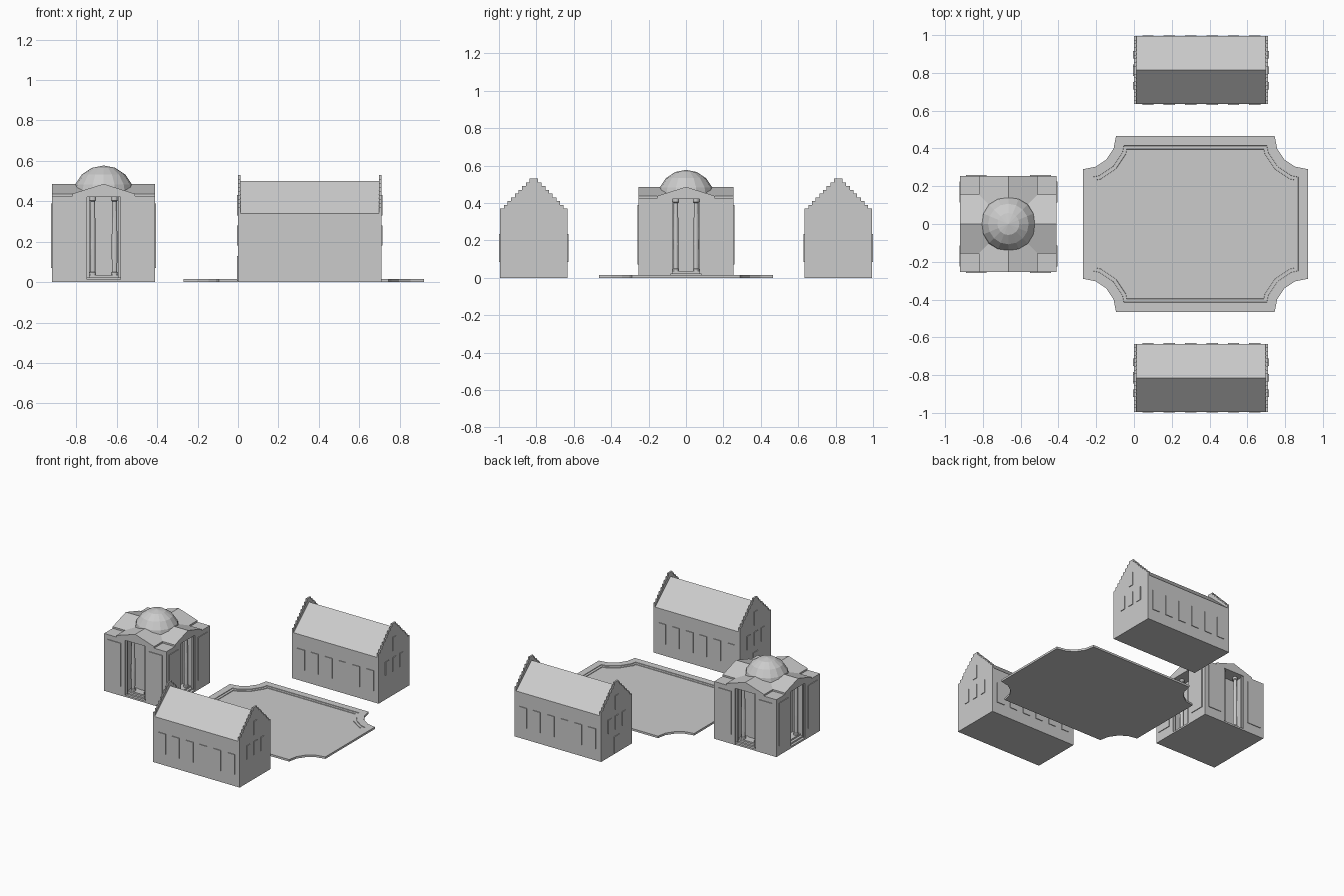
import bpy, bmesh, math
from mathutils import Matrix, Vector

if "Cube" in bpy.data.objects:
    bpy.data.objects.remove(bpy.data.objects["Cube"])

stone = bpy.data.materials.new("grey_stone")
stone.use_nodes = True
GREY = (0.6, 0.6, 0.6, 1)
stone.diffuse_color = GREY
stone.node_tree.nodes["Principled BSDF"].inputs["Base Color"].default_value = GREY

# Turns a local profile (u, v, extrusion) into world axes
ALONG_X = Matrix(((0, 0, 1, 0), (1, 0, 0, 0), (0, 1, 0, 0), (0, 0, 0, 1)))
UP = Matrix.Identity(4)


def finish(name, bm, place=UP):
    bmesh.ops.transform(bm, matrix=place, verts=bm.verts)
    bmesh.ops.recalc_face_normals(bm, faces=bm.faces)
    mesh = bpy.data.meshes.new(name)
    bm.to_mesh(mesh)
    bm.free()
    mesh.materials.append(stone)
    obj = bpy.data.objects.new(name, mesh)
    bpy.context.collection.objects.link(obj)
    return obj


def prism_mesh(points, lo, hi):
    bm = bmesh.new()
    face = bm.faces.new([bm.verts.new((u, v, lo)) for u, v in points])
    out = bmesh.ops.extrude_face_region(bm, geom=[face])
    moved = [g for g in out["geom"] if isinstance(g, bmesh.types.BMVert)]
    bmesh.ops.translate(bm, vec=(0, 0, hi - lo), verts=moved)
    return bm


def prism(name, points, lo, hi, place=UP):
    return finish(name, prism_mesh(points, lo, hi), place)


def box(name, x, y, z, place=UP):
    rect = [(x[0], y[0]), (x[1], y[0]), (x[1], y[1]), (x[0], y[1])]
    return prism(name, rect, z[0], z[1], place)


def lathe(name, profile, sides, place=UP):
    bm = bmesh.new()
    verts = [bm.verts.new((r, 0, z)) for r, z in profile]
    edges = [bm.edges.new(pair) for pair in zip(verts, verts[1:])]
    bmesh.ops.spin(bm, geom=verts + edges, cent=(0, 0, 0), axis=(0, 0, 1),
                   angle=math.tau, steps=sides)
    bmesh.ops.remove_doubles(bm, verts=bm.verts, dist=0.0002)
    return finish(name, bm, place)


# ---- Gabled houses ----
HALF, LENGTH, PLATE = 0.18, 0.71, 0.005
EAVE, RIDGE, STEPS = 0.34, 0.50, 8


def house(label, y):
    place = Matrix.Translation((0, y, 0))
    # walls and roof in one gabled prism
    outline = [(-HALF, 0), (HALF, 0), (HALF, EAVE), (0, RIDGE), (-HALF, EAVE)]
    prism(label + "_walls_and_roof", outline, 0.013, LENGTH - 0.013, place @ ALONG_X)
    # stepped gable walls
    right = [(HALF, 0)]
    for i in range(STEPS + 1):
        w = HALF - i * 0.0197
        right += [(w, 0.35 + i * 0.02), (w, 0.37 + i * 0.02)]
    right = [p for i, p in enumerate(right) if i != 1]
    stepped = right + [(-u, v) for u, v in reversed(right)]
    for end, x in (("near", 0), ("far", LENGTH - 0.013)):
        prism(f"{label}_{end}_gable", stepped, x, x + 0.013, place @ ALONG_X)
    # long side windows
    for i in range(6):
        x = 0.074 + i * 0.1132
        for side in (-1, 1):
            ys = sorted((side * (HALF - 0.003), side * (HALF + PLATE)))
            box(f"{label}_side_window", (x - 0.03, x + 0.03), ys, (0.085, 0.235), place)
    # gable end windows: a row of three with one above
    for xs in ((-PLATE, 0.003), (LENGTH - 0.003, LENGTH + PLATE)):
        for wy, wz in ((-0.083, 0.18), (0, 0.18), (0.083, 0.18), (0, 0.33)):
            box(f"{label}_gable_window", xs, (wy - 0.02, wy + 0.02), (wz, wz + 0.1), place)
    # door
    box(label + "_door", (-PLATE, 0.003), (-0.03, 0.03), (0.005, 0.13), place)


house("front_house", -0.814)
house("back_house", 0.814)

# ---- Plaza with scooped corners ----
HX, HY, SCOOP = 0.595, 0.465, 0.175
outline = []
for k, (sx, sy) in enumerate(((1, 1), (-1, 1), (-1, -1), (1, -1))):
    start = math.pi * (1.5 + 0.5 * k)
    for i in range(5):
        a = start - i * math.pi / 8
        outline.append((sx * HX + SCOOP * math.cos(a), sy * HY + SCOOP * math.sin(a)))
bm = prism_mesh(outline, 0, 0.015)
bmesh.ops.recalc_face_normals(bm, faces=bm.faces)
top = max(bm.faces, key=lambda f: f.calc_center_median().z)
for inset, drop in ((0.05, 0), (0.001, 0.004), (0.018, 0), (0.001, 0.004)):
    bmesh.ops.inset_region(bm, faces=[top], thickness=inset, use_even_offset=True,
                           use_boundary=True)
    bmesh.ops.translate(bm, vec=(0, 0, -drop), verts=top.verts)
finish("plaza", bm, Matrix.Translation((0.325, 0, 0)))

# ---- Domed pavilion ----
CENTRE = Matrix.Translation((-0.665, 0, 0))
SIZE, DOOR, BACK, WALL = 0.255, 0.083, 0.155, 0.425
turns = [Matrix.Rotation(k * math.pi / 2, 4, "Z") for k in range(4)]

# walls with a deep porch in each side
notch = [(-SIZE, -SIZE), (-DOOR, -SIZE), (-DOOR, -BACK), (DOOR, -BACK), (DOOR, -SIZE)]
plan = [(t @ Vector((u, v, 0))).xy for t in turns for u, v in notch]
prism("pavilion_walls", plan, 0, WALL, CENTRE)

# crossed gable roofs
ROOF = 0.155
gable = [(-ROOF, 0.42), (ROOF, 0.42), (ROOF, 0.437), (0, 0.486), (-ROOF, 0.437)]
for t in turns[:2]:
    prism("pavilion_gable_roof", gable, -SIZE, SIZE, CENTRE @ t @ ALONG_X)

# dome
R = 0.152
arc = [(R * math.cos(i * math.pi / 16), 0.425 + R * math.sin(i * math.pi / 16))
       for i in range(0, 9, 2)]
lathe("dome", arc, 16, CENTRE)

column = [(0, 0.035), (0.017, 0.035), (0.017, 0.047), (0.013, 0.05), (0.0145, 0.18),
          (0.0115, 0.4), (0.017, 0.405), (0.017, 0.421), (0, 0.421)]
for t in turns:
    place = CENTRE @ t
    # porch steps
    for i in range(3):
        box("porch_step", (-DOOR - 0.002, DOOR + 0.002), (-SIZE + 0.001 + i * 0.018, -BACK + 0.002),
            (0, 0.013 + i * 0.011), place)
    # door behind the columns
    box("porch_door", (-0.04, 0.04), (-BACK - 0.006, -BACK + 0.002), (0.03, 0.38), place)
    for side in (-1, 1):
        spot = Matrix.Translation((side * 0.054, -0.2, 0))
        lathe("porch_column", column, 12, place @ spot)
        # door jamb and tall wall panel
        jamb = sorted((side * (DOOR - 0.012), side * (DOOR + 0.002)))
        box("porch_jamb", jamb, (-SIZE + 0.008, -SIZE + 0.02), (0.02, 0.422), place)
        panel = sorted((side * 0.115, side * 0.225))
        box("wall_panel", panel, (-SIZE - PLATE, -SIZE + 0.003), (0.07, 0.39), place)
